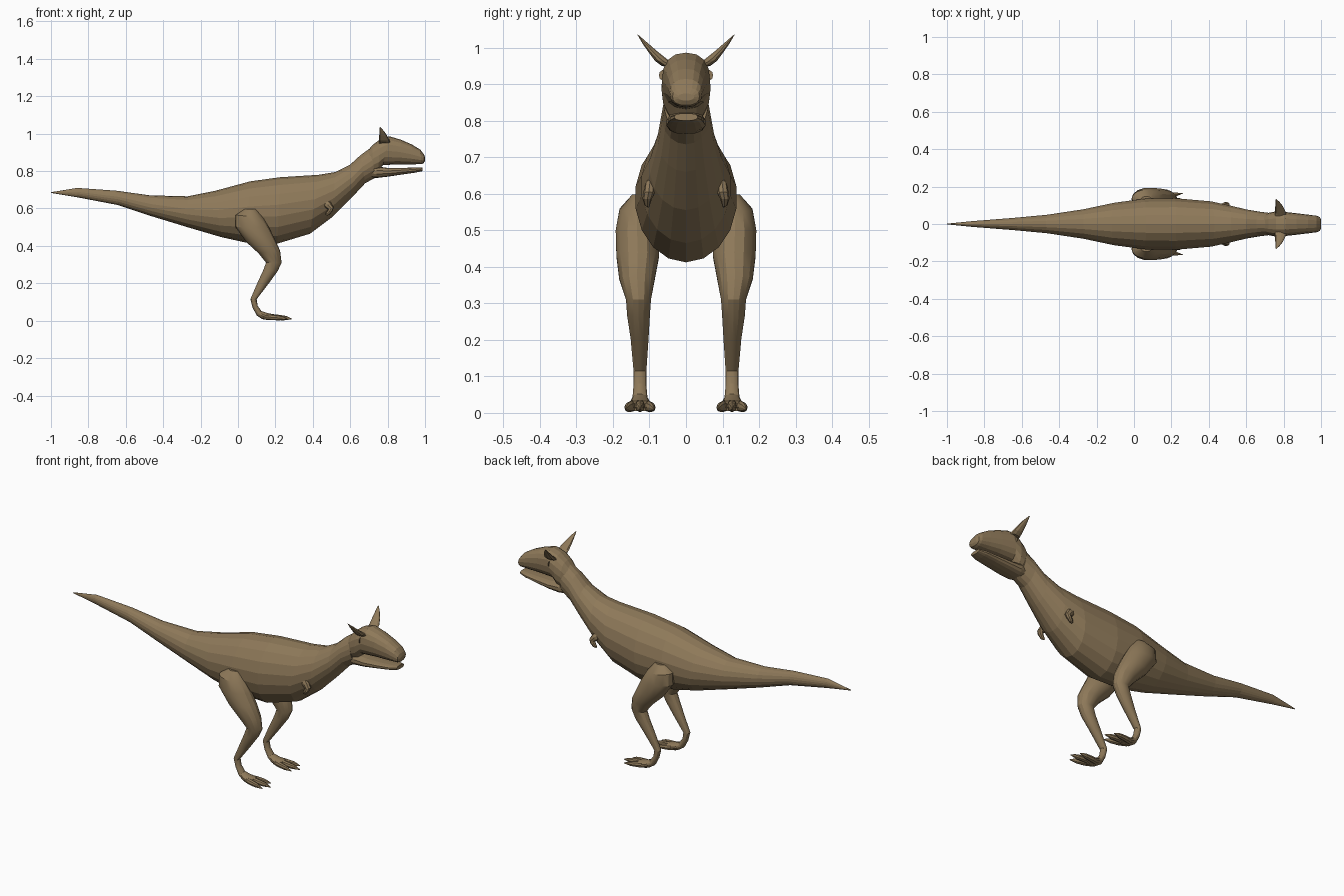
import bpy, bmesh, math

hide = bpy.data.materials.new("brown hide")
hide.diffuse_color = (0.27, 0.19, 0.10, 1)


def soft(v, p):
    return math.copysign(abs(v) ** p, v)


def loft(name, rings, sides=16, p=1.0, smooth=0):
    """Skin closed rings: (x1, z1, x2, z2, half width, y centre)."""
    bm = bmesh.new()
    loops = []
    for r in rings:
        x1, z1, x2, z2, w = r[:5]
        yc = r[5] if len(r) > 5 else 0
        loop = []
        for i in range(sides):
            a = 2 * math.pi * i / sides
            c, s = soft(math.cos(a), p), soft(math.sin(a), p)
            loop.append(bm.verts.new(((x1 + x2) / 2 + c * (x1 - x2) / 2,
                                      yc + s * w,
                                      (z1 + z2) / 2 + c * (z1 - z2) / 2)))
        loops.append(loop)
    for a, b in zip(loops, loops[1:]):
        for i in range(sides):
            j = (i + 1) % sides
            bm.faces.new((a[i], a[j], b[j], b[i]))
    bm.faces.new(loops[0])
    bm.faces.new(loops[-1][::-1])
    bmesh.ops.recalc_face_normals(bm, faces=bm.faces)
    me = bpy.data.meshes.new(name)
    bm.to_mesh(me)
    bm.free()
    me.materials.append(hide)
    ob = bpy.data.objects.new(name, me)
    bpy.context.collection.objects.link(ob)
    if smooth:
        bpy.ops.object.select_all(action='DESELECT')
        ob.select_set(True)
        bpy.context.view_layer.objects.active = ob
        bpy.ops.object.shade_smooth_by_angle(angle=math.radians(smooth))
    return ob


# Tail, trunk and neck: top point, bottom point, half width
loft("body", [
    (-1.0, .687, -1.0, .683, .002), (-.86, .71, -.86, .66, .016),
    (-.65, .695, -.64, .618, .033), (-.47, .67, -.46, .558, .05),
    (-.27, .665, -.27, .50, .08), (-.12, .695, -.09, .447, .115),
    (.065, .745, .04, .418, .137), (.225, .767, .21, .412, .14),
    (.43, .78, .385, .465, .123), (.52, .795, .505, .555, .10),
    (.60, .835, .61, .66, .078), (.655, .885, .68, .735, .067),
    (.71, .925, .735, .765, .06)], 18)

# Skull with upper jaw
loft("head", [
    (.69, .905, .71, .80, .05), (.72, .94, .72, .79, .06),
    (.76, .97, .75, .80, .067), (.81, .986, .775, .832, .066),
    (.87, .968, .86, .836, .058), (.93, .942, .93, .836, .05),
    (.975, .914, .98, .837, .044), (.994, .89, .993, .842, .037),
    (1.0, .874, 1.0, .855, .022)], 16, .85)

# Lower jaw
loft("lower_jaw", [
    (.69, .83, .705, .765, .045), (.74, .825, .74, .763, .054),
    (.80, .817, .80, .770, .055), (.88, .817, .88, .782, .05),
    (.95, .819, .95, .792, .044), (.985, .82, .987, .80, .032)], 14, .8)

for s, side in ((-1, "right"), (1, "left")):
    # Hind leg from hip to foot: front point, back point, half width, y
    leg = [
        (.095, .598, .035, .597, .02, .128), (.135, .55, -.012, .565, .048, .135),
        (.165, .50, -.014, .50, .06, .134), (.195, .44, .045, .42, .06, .132),
        (.225, .375, .11, .36, .05, .134), (.233, .31, .15, .31, .035, .13),
        (.212, .265, .135, .27, .032, .13), (.165, .20, .105, .205, .025, .127),
        (.10, .115, .066, .115, .018, .126), (.105, .08, .078, .07, .018, .126),
        (.125, .052, .10, .028, .021, .126), (.15, .043, .13, .008, .029, .126),
        (.19, .034, .185, .004, .036, .126)]
    loft(side + "_leg", [r[:5] + (s * r[5],) for r in leg], 14, 1, 25)

    # Three toes ending in claws
    for k, dx in ((-1, -.025), (0, 0), (1, -.025)):
        y = lambda d: s * (.126 + k * d)
        loft(f"{side}_toe_{k + 2}", [
            (.14, .038, .14, .006, .014, y(.012)),
            (.20 + dx, .034, .20 + dx, .003, .014, y(.023)),
            (.245 + dx, .028, .245 + dx, .002, .012, y(.031)),
            (.262 + dx, .024, .262 + dx, .004, .007, y(.034)),
            (.287 + dx, .012, .287 + dx, .008, .001, y(.038))], 8)

    # Tiny arm and hand
    loft(side + "_arm", [
        (.465, .655, .44, .63, .012, s * .088), (.495, .635, .465, .605, .016, s * .098),
        (.512, .605, .482, .595, .015, s * .102), (.505, .585, .478, .588, .013, s * .106),
        (.488, .565, .47, .578, .008, s * .106), (.474, .562, .468, .568, .003, s * .103)], 8)

    # Brow horn, sweeping out and up
    loft(side + "_horn", [
        (.815, .952, .755, .948, .022, s * .045), (.81, .965, .755, .963, .02, s * .066),
        (.798, .988, .755, .988, .014, s * .09), (.782, .012 + 1, .756, .012 + 1, .008, s * .112),
        (.762, 1.035, .758, 1.035, .001, s * .132)], 10)

    # Eye
    loft(side + "_eye", [
        (.786 + r, .924, .786 - r, .924, .001, s * y) if r < .002 else
        (.786, .924 + r, .786, .924 - r, r * .6, s * y)
        for r, y in ((.012, .058), (.016, .062), (.012, .067))], 8)
